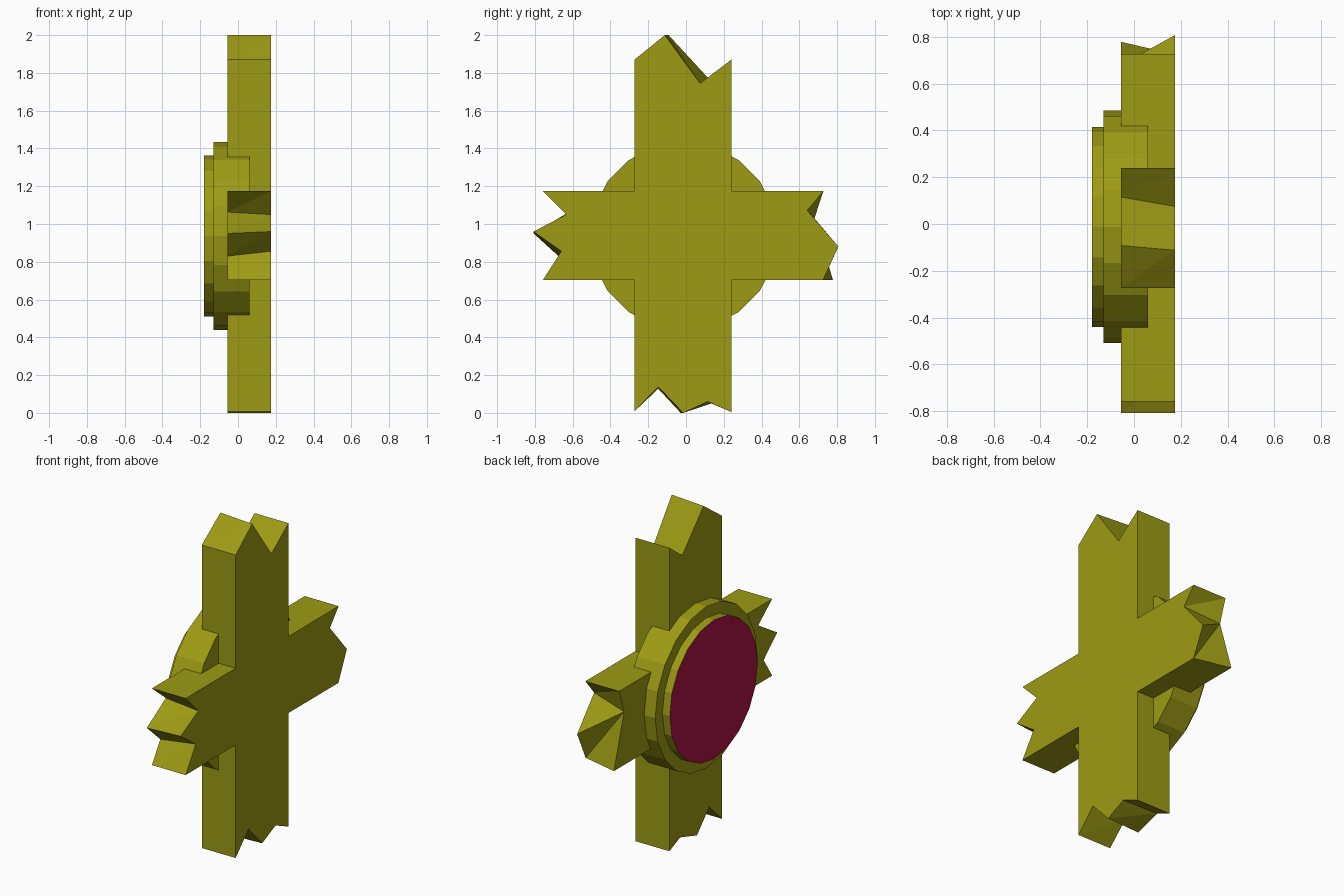
import bpy, bmesh
from math import sin, cos, pi

if "Cube" in bpy.data.objects:
    bpy.data.objects.remove(bpy.data.objects["Cube"])

X_FRONT, X_BACK = 0.175, -0.055


def material(name, color):
    m = bpy.data.materials.new(name)
    m.diffuse_color = color
    m.use_nodes = True
    m.node_tree.nodes["Principled BSDF"].inputs["Base Color"].default_value = m.diffuse_color
    return m


olive = material("olive", (0.34, 0.33, 0.007, 1))
maroon = material("maroon", (0.42, 0.006, 0.065, 1))


def finish(bm, name, mats):
    bmesh.ops.remove_doubles(bm, verts=bm.verts, dist=1e-5)
    bmesh.ops.recalc_face_normals(bm, faces=bm.faces)
    me = bpy.data.meshes.new(name)
    bm.to_mesh(me)
    bm.free()
    for m in mats:
        me.materials.append(m)
    ob = bpy.data.objects.new(name, me)
    bpy.context.collection.objects.link(ob)
    return ob


def splintered_cross(name, outline):
    """Loft between two slightly different (y, z) outlines; back defaults to front."""
    bm = bmesh.new()
    front = [bm.verts.new((X_FRONT, *p[0])) for p in outline]
    back = [bm.verts.new((X_BACK, *p[-1])) for p in outline]
    bm.faces.new(front)
    bm.faces.new(back[::-1])
    n = len(outline)
    for i in range(n):
        j = (i + 1) % n
        if outline[i][-1] == outline[j][-1]:
            bm.faces.new((front[i], back[i], front[j]))
        else:
            bm.faces.new((front[i], back[i], back[j]))
            bm.faces.new((front[i], back[j], front[j]))
    return finish(bm, name, [olive])


def disc(name, radius, x0, x1, mats, sides=20, cy=-0.012, cz=0.936):
    """Flat-sided disc along x; the x0 cap uses the last material."""
    bm = bmesh.new()
    rings = []
    for x in (x0, x1):
        rings.append([bm.verts.new((x, cy + radius * cos(2 * pi * k / sides),
                                    cz + radius * sin(2 * pi * k / sides)))
                      for k in range(sides)])
    a, b = rings
    cap = bm.faces.new(a[::-1])
    cap.material_index = len(mats) - 1
    bm.faces.new(b)
    for k in range(sides):
        j = (k + 1) % sides
        bm.faces.new((a[k], a[j], b[j], b[k]))
    return finish(bm, name, mats)


# Broken plank cross, outline counter-clockwise seen from +x
splintered_cross("wooden_cross", [
    # bottom end
    ((-0.273, 0.008),),
    ((-0.147, 0.138), (-0.147, 0.128)),
    ((-0.015, 0.0), (-0.028, 0.0)),
    ((0.115, 0.06), (0.135, 0.05)),
    ((0.24, 0.005),),
    ((0.24, 0.703),),
    # +y arm end
    ((0.725, 0.703), (0.778, 0.703)),
    ((0.807, 0.88), (0.68, 1.03)),
    ((0.642, 1.072), (0.68, 1.03)),
    ((0.727, 1.174),),
    ((0.24, 1.174),),
    # top end
    ((0.24, 1.87),),
    ((0.075, 1.745), (0.115, 1.775)),
    ((-0.112, 2.0), (-0.092, 2.0)),
    ((-0.273, 1.87),),
    ((-0.273, 1.174),),
    # -y arm end
    ((-0.758, 1.174),),
    ((-0.635, 1.05), (-0.622, 1.063)),
    ((-0.807, 0.96), (-0.807, 0.95)),
    ((-0.66, 0.856), (-0.675, 0.83)),
    ((-0.758, 0.703),),
    ((-0.273, 0.703),),
])

# Round boss behind the cross with a coloured face
disc("boss_rim", 0.497, -0.13, 0.06, [olive])
disc("boss_face", 0.427, -0.18, -0.12, [olive, maroon])
